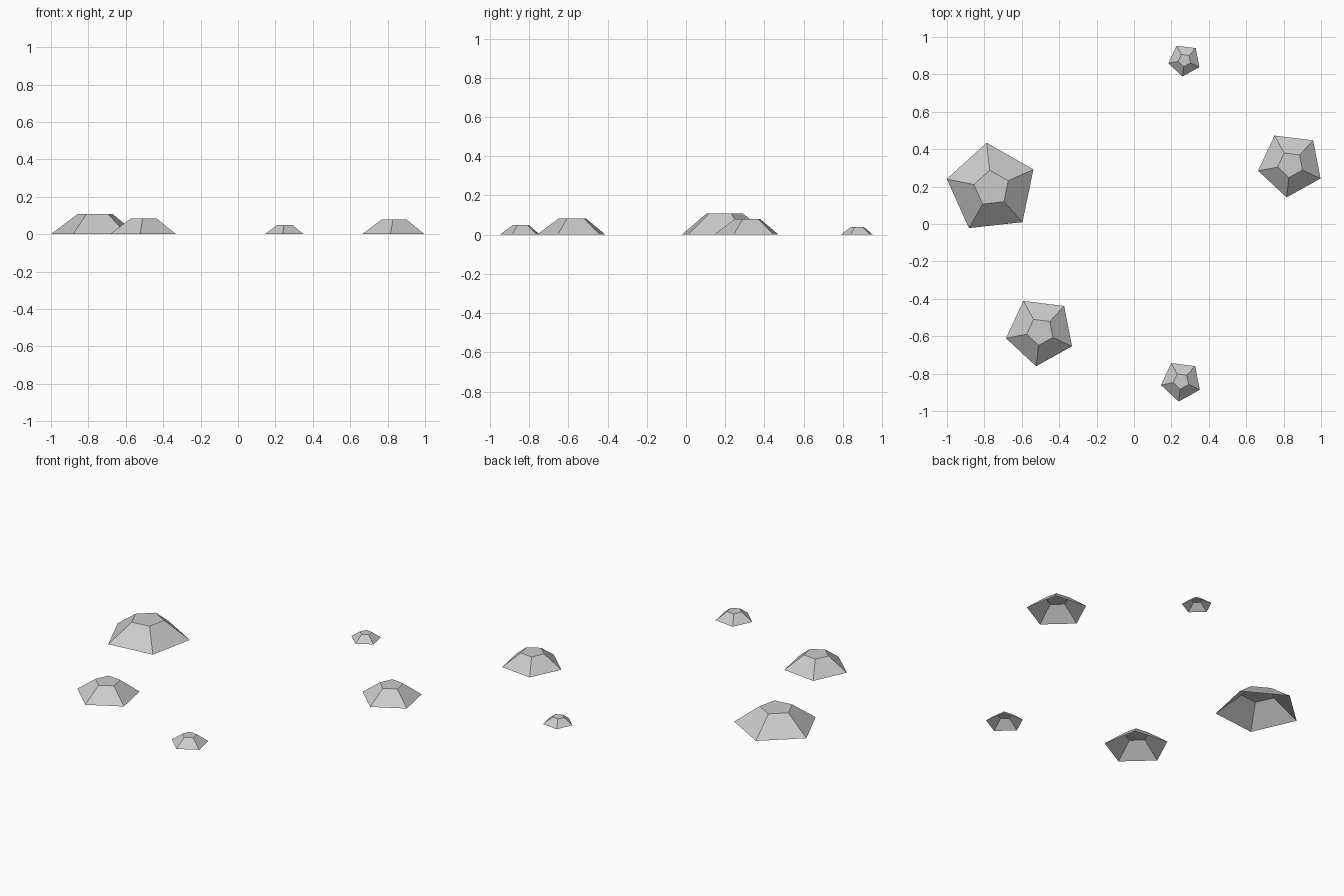
import bpy
import bmesh
from math import cos, sin, radians, tau

SIDES = 5
TOP_RATIO = 0.397
HEIGHT_RATIO = 0.445

cube = bpy.data.objects.get("Cube")
if cube:
    bpy.data.objects.remove(cube, do_unlink=True)

# One plain stone colour
stone = bpy.data.materials.new("stone_grey")
stone.use_nodes = True
stone.diffuse_color = (0.6, 0.6, 0.6, 1)
stone.node_tree.nodes["Principled BSDF"].inputs["Base Color"].default_value = stone.diffuse_color


def ring(bm, radius, z, turn):
    """A regular ring of vertices, counter-clockwise from above."""
    angles = [turn + tau * i / SIDES for i in range(SIDES)]
    return [bm.verts.new((radius * cos(a), radius * sin(a), z)) for a in angles]


def rock(name, x, y, radius, turn_degrees):
    """Low five-sided mound with a flat top and an open underside."""
    bm = bmesh.new()
    turn = radians(turn_degrees)
    base = ring(bm, radius, 0, turn)
    top = ring(bm, radius * TOP_RATIO, radius * HEIGHT_RATIO, turn)
    for i in range(SIDES):
        j = (i + 1) % SIDES
        bm.faces.new((base[i], base[j], top[j], top[i]))
    bm.faces.new(top)
    mesh = bpy.data.meshes.new(name)
    bm.to_mesh(mesh)
    bm.free()
    mesh.materials.append(stone)
    obj = bpy.data.objects.new(name, mesh)
    obj.location = (x, y, 0)
    bpy.context.collection.objects.link(obj)


# Scattered rocks
rock("large_rock", -0.761, 0.191, 0.245, 96.3)
rock("front_right_rock", -0.501, -0.575, 0.187, 119)
rock("left_rock", 0.837, 0.318, 0.177, 119)
rock("small_front_rock", 0.252, -0.840, 0.110, 119)
rock("small_back_rock", 0.270, 0.876, 0.088, 119)
